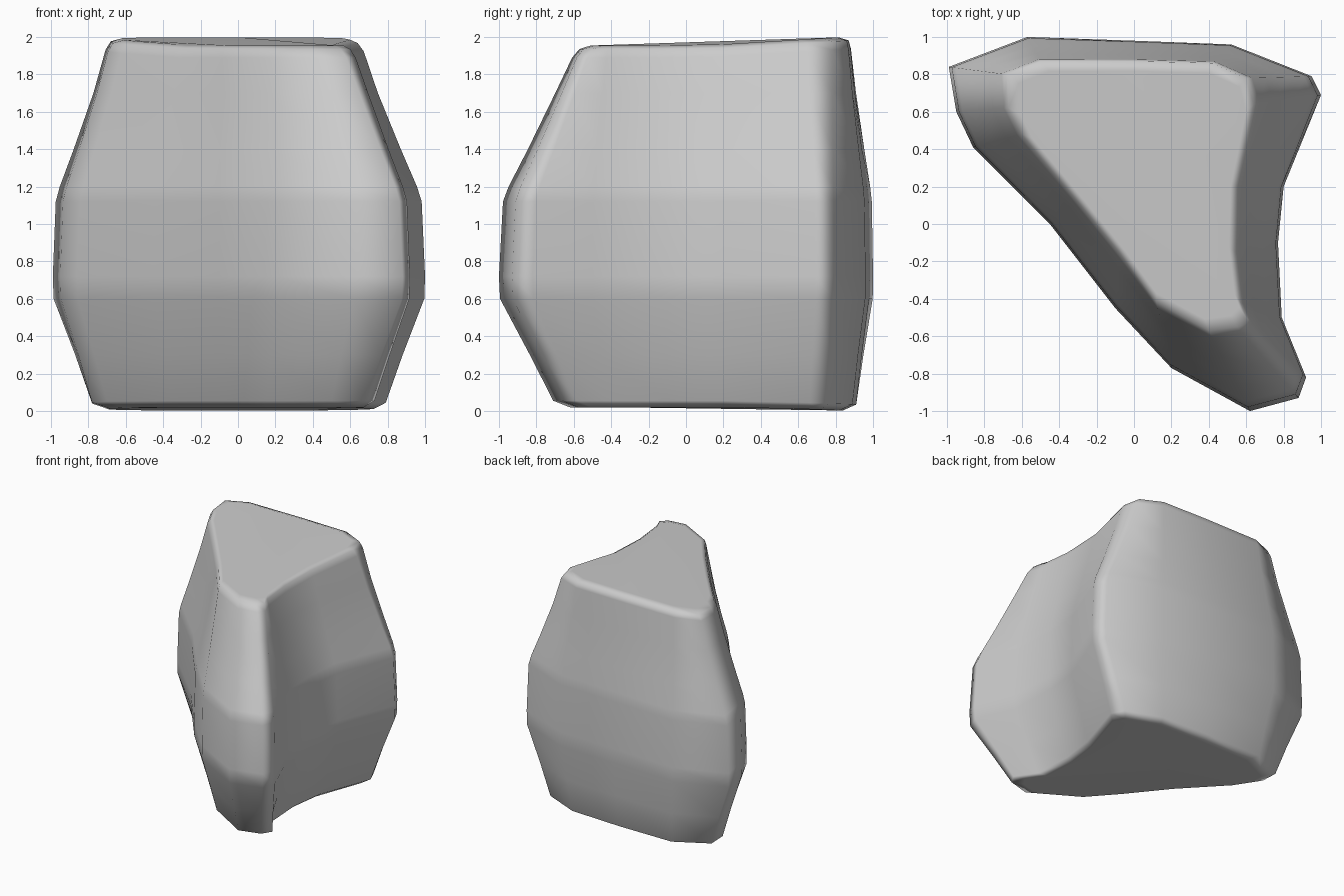
import bpy, bmesh
from mathutils import Vector

if "Cube" in bpy.data.objects:
    bpy.data.objects.remove(bpy.data.objects["Cube"])

# Plan outlines: widest girth, top rim, bottom rim (matching corners)
MID = [(-.99, .84), (-.57, 1), (0, .98), (.52, .96), (.95, .79), (1, .69), (.8, .2), (.77, -.1),
       (.79, -.5), (.92, -.82), (.88, -.93), (.62, -1), (.2, -.77), (-.1, -.45), (-.45, 0),
       (-.86, .41), (-.95, .6)]
TOP = [(-.68, .80), (-.5, .87), (0, .87), (.42, .86), (.6, .78), (.64, .64), (.55, .2), (.54, -.15),
       (.57, -.42), (.6, -.5), (.55, -.55), (.4, -.57), (.12, -.42), (-.08, -.15), (-.3, .12),
       (-.6, .48), (-.67, .62)]
BOTTOM = [(-.78, .77), (-.5, .91), (0, .91), (.45, .89), (.74, .77), (.79, .66), (.64, .2), (.6, -.1),
          (.62, -.42), (.73, -.58), (.68, -.66), (.5, -.71), (.15, -.5), (-.07, -.25), (-.35, .1),
          (-.7, .48), (-.78, .62)]

# Levels: height, rim outline, blend from girth to rim, shrink for rounded rims
LEVELS = [(.02, BOTTOM, 1, .9), (.055, BOTTOM, 1, 1), (.3, BOTTOM, .57, 1), (.6, BOTTOM, .02, 1),
          (.72, TOP, 0, 1), (1.12, TOP, .05, 1), (1.2, TOP, .12, 1), (1.4, TOP, .36, 1),
          (1.7, TOP, .7, 1), (1.89, TOP, .91, 1), (1.935, TOP, 1, 1), (1.955, TOP, 1, .92)]


def ring(bm, z, rim, blend, shrink):
    pts = [Vector(a).lerp(Vector(b), blend) for a, b in zip(MID, rim)]
    centre = sum(pts, Vector((0, 0))) / len(pts)
    verts = []
    for p in pts:
        p = centre + (p - centre) * shrink
        h = z
        if z > 1.8:      # top rises to the back
            h += max(0, p.y - .1) * .06
        elif z < .1:     # underside dips at the back
            h -= max(0, p.y - .4) * .04
        verts.append(bm.verts.new((p.x, p.y, h)))
    return verts


# Boulder: stacked rings joined into one skin
bm = bmesh.new()
rings = [ring(bm, *level) for level in LEVELS]
n = len(MID)
for low, high in zip(rings, rings[1:]):
    for i in range(n):
        j = (i + 1) % n
        bm.faces.new((low[i], low[j], high[j], high[i]))
bm.faces.new(rings[0])
bm.faces.new(rings[-1])
bmesh.ops.recalc_face_normals(bm, faces=bm.faces)
for f in bm.faces:
    f.smooth = True

mesh = bpy.data.meshes.new("boulder")
bm.to_mesh(mesh)
bm.free()
boulder = bpy.data.objects.new("boulder", mesh)
bpy.context.collection.objects.link(boulder)

# Keep broad faces evenly shaded while edges stay soft
weighted = boulder.modifiers.new("weighted_normals", 'WEIGHTED_NORMAL')
weighted.weight = 50
